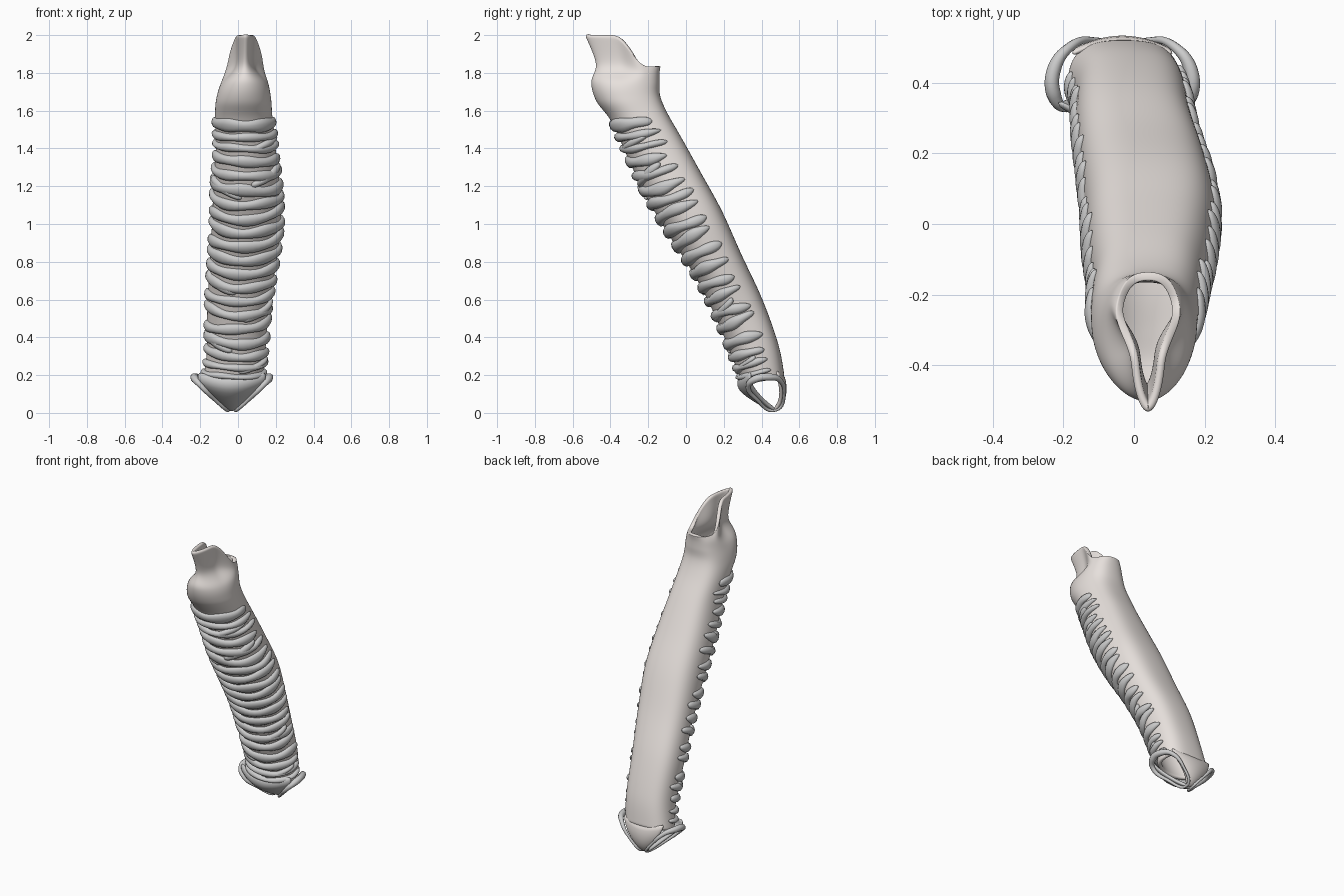
import bpy, bmesh, math, random
from mathutils import Vector

if "Cube" in bpy.data.objects:
    bpy.data.objects.remove(bpy.data.objects["Cube"])
random.seed(7)

# Tube sections: centre x, half width, front y, z, back y, z, front pinch, rim step
SECTIONS = [
    (-.03, .158, .30, .15, .522, .19, 0, 0),
    (-.01, .155, .25, .28, .49, .36, 0, 0),
    (.00, .163, .16, .50, .405, .60, 0, 0),
    (.025, .175, .05, .72, .293, .84, 0, 0),
    (.045, .183, -.09, .94, .19, 1.07, 0, 0),
    (.045, .175, -.22, 1.16, .08, 1.27, 0, 0),
    (.04, .157, -.325, 1.39, -.02, 1.45, 0, 0),
    (.03, .152, -.40, 1.55, -.10, 1.59, 0, 0),
    (.03, .145, -.475, 1.65, -.137, 1.68, 0, 0),
    (.035, .130, -.502, 1.75, -.14, 1.75, .1, 0),
    (.037, .113, -.477, 1.85, -.14, 1.80, .56, .6),
    (.04, .098, -.535, 2.0, -.135, 1.835, .48, 1)]
LAST = len(SECTIONS) - 1


def material(name, rgb):
    m = bpy.data.materials.new(name)
    m.diffuse_color = (*rgb, 1)
    m.use_nodes = True
    m.node_tree.nodes["Principled BSDF"].inputs["Base Color"].default_value = m.diffuse_color
    return m


TISSUE = material("tissue", (.80, .75, .72))
CARTILAGE = material("cartilage", (.56, .58, .59))


def smooth(f, a, b):
    t = min(1, max(0, (f - a) / (b - a)))
    return t * t * (3 - 2 * t)


def section(s):
    # Catmull-Rom blend of the section table
    s = min(max(s, 0), LAST)
    i = min(int(s), LAST - 1)
    t = s - i
    p = [SECTIONS[min(max(i + k, 0), LAST)] for k in (-1, 0, 1, 2)]
    return [.5 * (2 * b + (c - a) * t + (2 * a - 5 * b + 4 * c - d) * t * t
                  + (3 * b - a - 3 * c + d) * t ** 3) for a, b, c, d in zip(*p)]


def surface(s, th):
    cx, a, yf, zf, yb, zb, pinch, q = section(s)
    c = math.cos(th)
    if c < 0:
        c *= 1 + .3 * (1 - c * c)          # flatter back wall
    f = (1 + c) / 2
    fz = f + q * (smooth(f, .18, .62) - f)
    x = cx + a * math.sin(th) * (1 - pinch * smooth(f, .25, .65))
    return Vector((x, yb + (yf - yb) * f, zb + (zf - zb) * fz))


def offset_point(s, th, d):
    e = .01
    du = surface(s, th + e) - surface(s, th - e)
    dv = surface(s + e, th) - surface(s - e, th)
    n = du.cross(dv).normalized()
    p = surface(s, th)
    mid = (surface(s, 0) + surface(s, math.pi)) / 2
    return p + n * (d if n.dot(p - mid) > 0 else -d)


def grid_faces(bm, rows, wrap):
    vs = [[bm.verts.new(p) for p in r] for r in rows]
    n = len(rows[0])
    for r0, r1 in zip(vs, vs[1:]):
        for j in range(n if wrap else n - 1):
            k = (j + 1) % n
            bm.faces.new((r0[j], r0[k], r1[k], r1[j]))
    return vs


def finish(bm, name, mat):
    bmesh.ops.recalc_face_normals(bm, faces=bm.faces)
    for f in bm.faces:
        f.smooth = True
    me = bpy.data.meshes.new(name)
    bm.to_mesh(me)
    bm.free()
    ob = bpy.data.objects.new(name, me)
    me.materials.append(mat)
    bpy.context.collection.objects.link(ob)
    return ob


def thicken(ob, t, offset):
    m = ob.modifiers.new("wall", 'SOLIDIFY')
    m.thickness, m.offset = t, offset
    m = ob.modifiers.new("round", 'SUBSURF')
    m.levels = m.render_levels = 1


# Hollow tube with the tall front lip
bm = bmesh.new()
grid_faces(bm, [[surface(LAST * i / 66, 2 * math.pi * j / 48) for j in range(48)]
                for i in range(67)], True)
tube = finish(bm, "airway_tube", TISSUE)
face = tube.data.polygons[33 * 48]          # a front face, should look forward
thicken(tube, .024, -1 if face.normal.y < 0 else 1)


# C-shaped cartilage bands lying on the front and sides
def band(bm, s0, s1, th0, th1, h, wave, thick=.026):
    rows, n, m = [], 36, 10
    for i in range(n + 1):
        t = 2 * i / n - 1
        t = math.sin(t * math.pi / 2)      # denser towards the ends
        w = max(.02, (1 - abs(t) ** 7)) ** .5
        th = th0 + (th1 - th0) * (t + 1) / 2
        s = s0 + (s1 - s0) * (t + 1) / 2 + wave * math.sin(3 * th + 20 * s0)
        hh = h * w * (1 + .15 * math.sin(5 * th + 9 * s0))
        rows.append([offset_point(s + hh * math.cos(2 * math.pi * k / m), th,
                                  .002 + thick * w * math.sin(2 * math.pi * k / m))
                     for k in range(m)])
    vs = grid_faces(bm, rows, True)
    bm.faces.new(vs[0])
    bm.faces.new(vs[-1])


bm = bmesh.new()
COUNT = 19
for i in range(COUNT):
    s = .42 + 5.95 * i / (COUNT - 1)
    tilt = random.uniform(-.08, .08)
    band(bm, s - tilt, s + tilt, -random.uniform(1.75, 2.0), random.uniform(1.75, 2.0),
         random.uniform(.105, .13), random.uniform(.01, .035), .022)
# tall top band
band(bm, 6.78, 6.78, -1.85, 1.85, .23, .01, .02)
# slanted branches joining neighbouring bands
for s, side in ((.6, 1), (1.25, -1), (1.95, 1), (2.6, -1), (4.9, -1), (5.2, 1), (6.0, 1)):
    band(bm, s, s + .3, side * .15, side * 1.5, .09, .01, .02)
finish(bm, "cartilage_rings", CARTILAGE)

# Fork at the bottom: front and back panels narrowing to a ridge
FORK_X = -.033


def panel(name, mat, profile, bulge):
    bm = bmesh.new()
    rows = [[(FORK_X + w * e, y + bulge * e * e * w, z + .2 * e * e * w)
             for e in [k / 6 - 1 for k in range(13)]] for y, z, w in profile]
    grid_faces(bm, rows, False)
    thicken(finish(bm, name, mat), .02, 0)


panel("fork_front_panel", CARTILAGE,
      [(.285, .185, .175), (.275, .145, .19), (.30, .11, .15), (.36, .07, .095),
       (.42, .035, .05), (.47, .013, .02)], .35)
panel("fork_back_panel", TISSUE,
      [(.47, .013, .02), (.505, .045, .045), (.522, .09, .085), (.525, .14, .13),
       (.514, .20, .15)], -.25)

# Rims of the two side openings: x, y, z, radius
RIM = [(.018, .475, .015, .6), (.09, .375, .07, .7), (.165, .33, .145, 1),
       (.195, .37, .18, 1.5), (.192, .44, .19, 1.4), (.155, .495, .175, 1),
       (.085, .52, .10, .6)]
for side, name in ((1, "right_opening_rim"), (-1, "left_opening_rim")):
    cu = bpy.data.curves.new(name, 'CURVE')
    cu.dimensions = '3D'
    cu.bevel_depth, cu.bevel_resolution, cu.resolution_u = .014, 3, 8
    sp = cu.splines.new('BEZIER')
    sp.bezier_points.add(len(RIM) - 1)
    sp.use_cyclic_u = True
    for bp, (x, y, z, r) in zip(sp.bezier_points, RIM):
        bp.co, bp.radius = (FORK_X + side * x, y, z), r
        bp.handle_left_type = bp.handle_right_type = 'AUTO'
    cu.materials.append(CARTILAGE)
    bpy.context.collection.objects.link(bpy.data.objects.new(name, cu))
